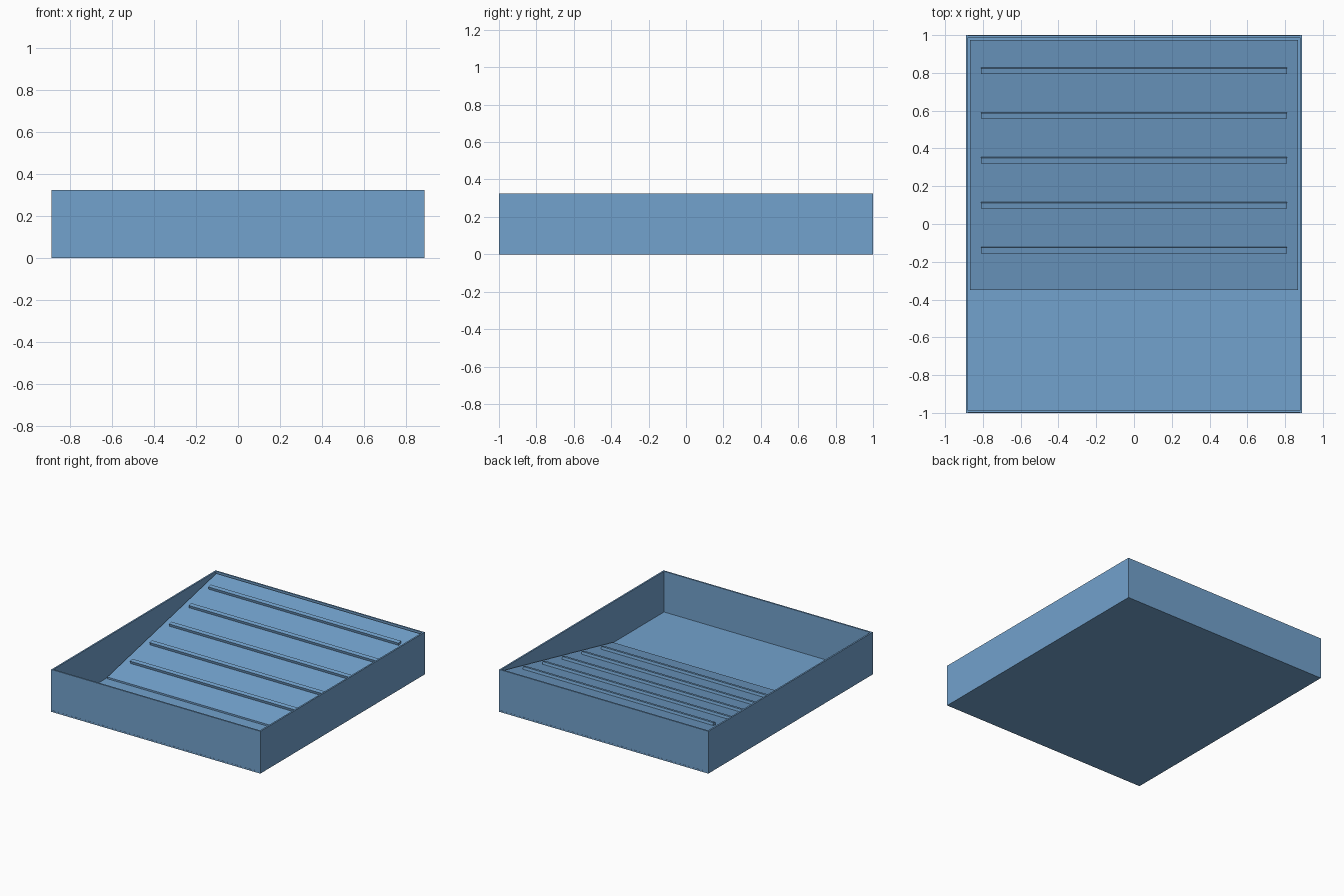
import bpy, bmesh, math
from mathutils import Matrix, Vector

cube = bpy.data.objects.get("Cube")
if cube:
    bpy.data.objects.remove(cube, do_unlink=True)

BLUE = (0.17, 0.36, 0.61, 1.0)
plastic = bpy.data.materials.new("tray_blue")
plastic.use_nodes = True
plastic.diffuse_color = BLUE
plastic.node_tree.nodes["Principled BSDF"].inputs["Base Color"].default_value = BLUE

HALF_X, HALF_Y, HEIGHT = 0.89, 1.0, 0.325
WALL = 0.012


def add_object(name, bm):
    bmesh.ops.recalc_face_normals(bm, faces=bm.faces)
    mesh = bpy.data.meshes.new(name)
    bm.to_mesh(mesh)
    bm.free()
    mesh.materials.append(plastic)
    obj = bpy.data.objects.new(name, mesh)
    bpy.context.collection.objects.link(obj)
    return obj


def add_box(name, size, centre, tilt=0.0):
    bm = bmesh.new()
    bmesh.ops.create_cube(bm, size=1.0)
    bm.transform(Matrix.Translation(centre) @ Matrix.Rotation(tilt, 4, "X")
                 @ Matrix.Diagonal((*size, 1.0)))
    return add_object(name, bm)


# Floor plate
add_box("floor", (2 * HALF_X, 2 * HALF_Y, WALL), (0, 0, WALL / 2))

# Side walls run full length; end walls fit between them
wall_height = HEIGHT - WALL
wall_z = WALL + wall_height / 2
for side, label in ((1, "left"), (-1, "right")):
    add_box(label + "_wall", (WALL, 2 * HALF_Y, wall_height),
            (side * (HALF_X - WALL / 2), 0, wall_z))
for side, label in ((-1, "front"), (1, "back")):
    add_box(label + "_wall", (2 * (HALF_X - WALL), WALL, wall_height),
            (0, side * (HALF_Y - WALL / 2 - 0.001), wall_z))

# Sloping ramp: wedge profile extruded across the tray
RAMP_X = 0.867
foot, crest = Vector((-0.35, 0.025)), Vector((0.975, 0.316))
profile = [(foot.x, WALL), (crest.x, WALL), crest, foot]
bm = bmesh.new()
face = bm.faces.new([bm.verts.new((-RAMP_X, y, z)) for y, z in profile])
extruded = bmesh.ops.extrude_face_region(bm, geom=[face])["geom"]
bmesh.ops.translate(bm, vec=(2 * RAMP_X, 0, 0),
                    verts=[v for v in extruded if isinstance(v, bmesh.types.BMVert)])
add_object("ramp", bm)

# Raised ribs lying square to the slope
slope = math.atan2(crest.y - foot.y, crest.x - foot.x)
for i in range(5):
    y = -0.137 + i * 0.2375
    z = foot.y + (y - foot.x) * math.tan(slope) + 0.005
    add_box(f"rib_{i + 1}", (1.62, 0.03, 0.03), (0, y, z), slope)
